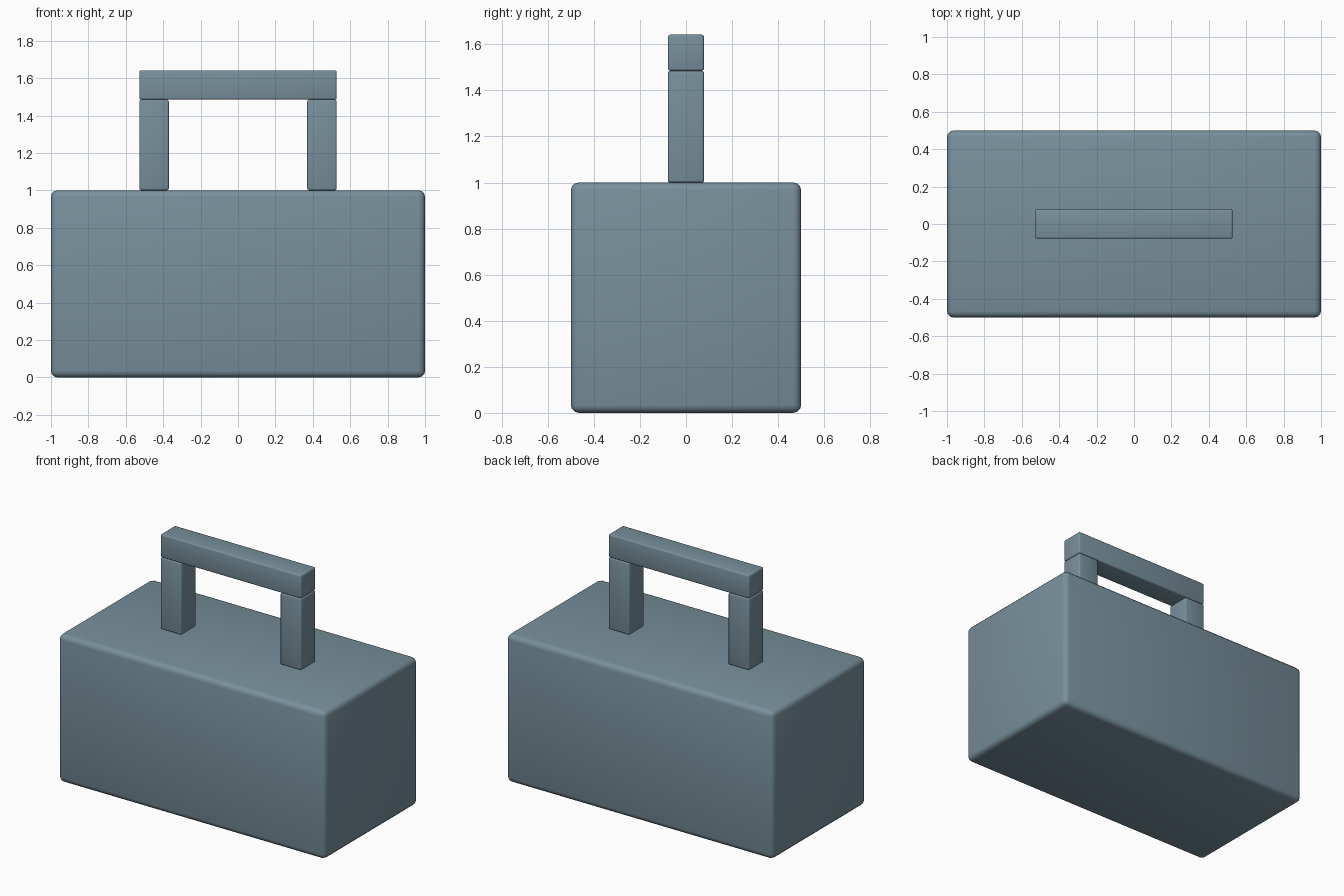
import bpy

default = bpy.data.objects.get("Cube")
if default:
    bpy.data.objects.remove(default, do_unlink=True)

# Single blue-grey finish
COLOUR = (0.188, 0.279, 0.332, 1.0)
mat = bpy.data.materials.new("blue_grey")
mat.use_nodes = True
mat.diffuse_color = COLOUR
mat.node_tree.nodes["Principled BSDF"].inputs["Base Color"].default_value = COLOUR


def rounded_box(name, size, centre, bevel):
    bpy.ops.mesh.primitive_cube_add(size=1, location=centre)
    obj = bpy.context.object
    obj.name = name
    obj.scale = size
    bpy.ops.object.transform_apply(location=False, rotation=False, scale=True)
    obj.data.materials.append(mat)
    mod = obj.modifiers.new("rounded_edges", "BEVEL")
    mod.width = bevel
    mod.segments = 3
    bpy.ops.object.modifier_apply(modifier=mod.name)
    bpy.ops.object.shade_smooth_by_angle()
    return obj


THICK = 0.157     # handle thickness
HALF = 0.527      # half length of the handle
BASE, JOINT = 1.0, 1.485

# Case body
rounded_box("case_body", (2, 1, 1), (0, 0, 0.5), 0.035)

# Handle posts
for side, sign in (("left", 1), ("right", -1)):
    rounded_box(f"handle_post_{side}", (THICK, THICK, JOINT - BASE),
                (sign * (HALF - THICK / 2), 0, (BASE + JOINT) / 2), 0.01)

# Handle grip bar
rounded_box("handle_grip", (2 * HALF, THICK, THICK), (0, 0, JOINT + THICK / 2), 0.01)
